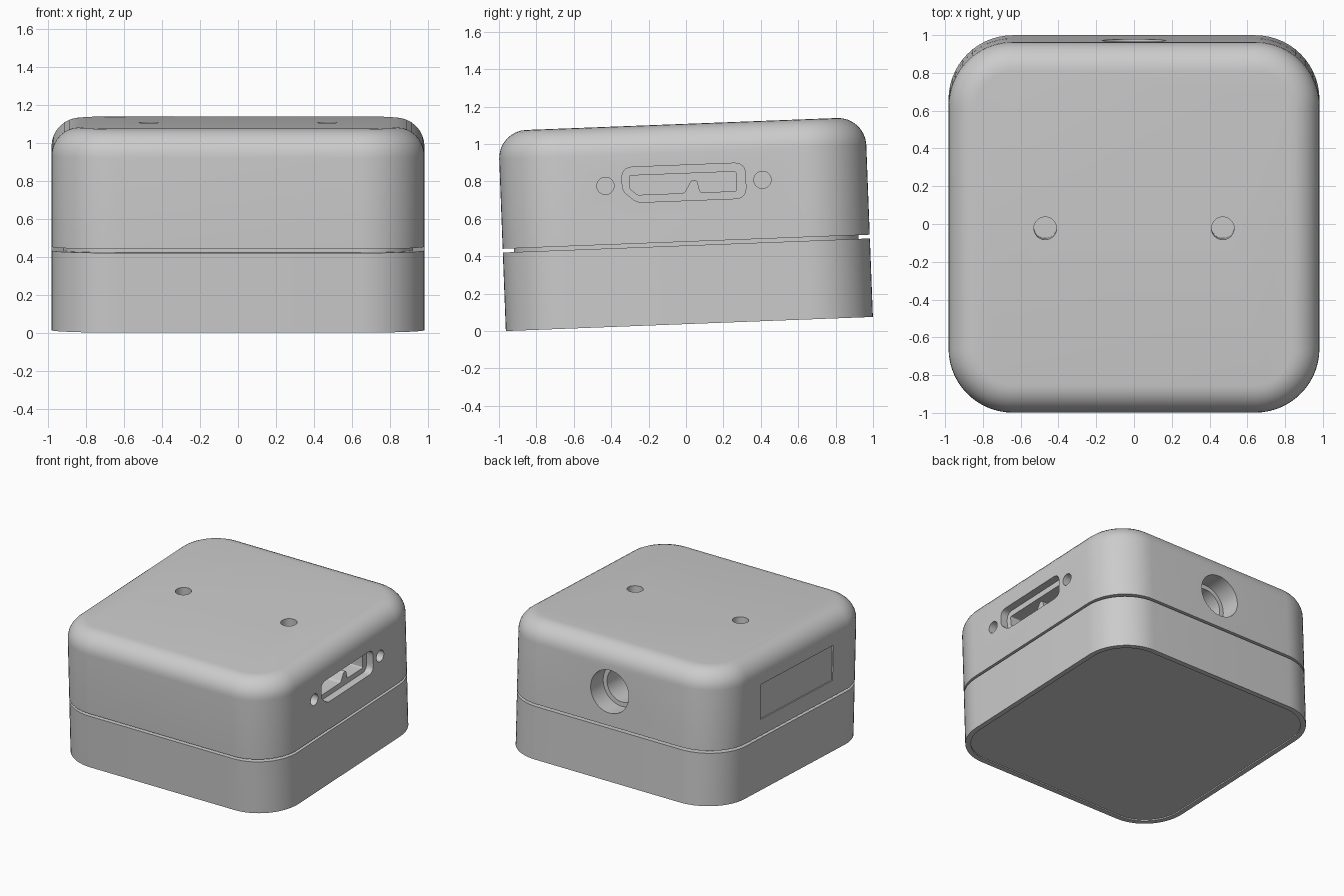
import bpy, bmesh
from math import sin, cos, pi, radians
from mathutils import Matrix, Vector

cube = bpy.data.objects.get("Cube")
if cube:
    bpy.data.objects.remove(cube, do_unlink=True)

HALF, CORNER = 0.982, 0.34
SEAM_LOW, SEAM_HIGH, TOP, FILLET = 0.42, 0.44, 1.07, 0.15
TILT = Matrix.Translation((0, 0.018, 0.038)) @ Matrix.Rotation(radians(2.2), 4, 'X')

grey = bpy.data.materials.new("plastic grey")
grey.use_nodes = True
COLOUR = (0.6, 0.6, 0.6, 1)
grey.diffuse_color = COLOUR
grey.node_tree.nodes["Principled BSDF"].inputs["Base Color"].default_value = COLOUR


def make_object(name, bm):
    """Turn a closed bmesh into an object with outward normals."""
    bm.normal_update()
    bmesh.ops.recalc_face_normals(bm, faces=bm.faces[:])
    if bm.calc_volume(signed=True) < 0:
        bmesh.ops.reverse_faces(bm, faces=bm.faces[:])
    mesh = bpy.data.meshes.new(name)
    bm.to_mesh(mesh)
    bm.free()
    mesh.materials.append(grey)
    obj = bpy.data.objects.new(name, mesh)
    bpy.context.collection.objects.link(obj)
    return obj


def rounded_square(inset, steps=14):
    """Outline of the body, moved inwards by inset."""
    centre, radius = HALF - CORNER, CORNER - inset
    return [(sx * centre + radius * cos(start + pi / 2 * i / steps),
             sy * centre + radius * sin(start + pi / 2 * i / steps))
            for sx, sy, start in ((1, 1, 0), (-1, 1, pi / 2), (-1, -1, pi), (1, -1, 1.5 * pi))
            for i in range(steps + 1)]


def loft(rings):
    """Closed solid through rings of 3D points."""
    bm = bmesh.new()
    rings = [[bm.verts.new(co) for co in ring] for ring in rings]
    n = len(rings[0])
    for a, b in zip(rings, rings[1:]):
        for i in range(n):
            j = (i + 1) % n
            bm.faces.new((a[i], a[j], b[j], b[i]))
    bm.faces.new(rings[0][::-1])
    bm.faces.new(rings[-1])
    return bm


def stack(name, sections):
    """Body part lofted through (inset, height) sections."""
    return make_object(name, loft([[(x, y, z) for x, y in rounded_square(inset)]
                                   for inset, z in sections]))


def circle(u, v, radius, steps=40):
    return [(u + radius * cos(2 * pi * i / steps), v + radius * sin(2 * pi * i / steps))
            for i in range(steps)]


def soften(corners, steps=6):
    """Round each (u, v, size) corner of a polygon."""
    points = []
    for i, (u, v, size) in enumerate(corners):
        p = Vector((u, v))
        before = Vector(corners[i - 1][:2])
        after = Vector(corners[(i + 1) % len(corners)][:2])
        a = p + (before - p).normalized() * size
        b = p + (after - p).normalized() * size
        for k in range(steps + 1):
            t = k / steps
            q = a * (1 - t) ** 2 + p * 2 * t * (1 - t) + b * t ** 2
            points.append((q.x, q.y))
    return points


def cut(target, points, axis, start, end):
    """Cut a prism with the given outline out of the target along an axis."""
    rings = []
    for w in (start, end):
        ring = [[u, v] for u, v in points]
        for co in ring:
            co.insert(axis, w)
        rings.append(ring)
    cutter = make_object("cutter", loft(rings))
    cutter.hide_render = True
    mod = target.modifiers.new("cut", 'BOOLEAN')
    mod.operation, mod.solver, mod.object = 'DIFFERENCE', 'EXACT', cutter
    bpy.context.view_layer.objects.active = target
    bpy.ops.object.modifier_apply(modifier=mod.name)
    bpy.data.objects.remove(cutter, do_unlink=True)


# Lower tray with a shallow recess underneath
base = stack("lower_base", [(0.04, 0.01), (0.04, 0), (0, 0), (0, SEAM_LOW)])

# Core visible only inside the seam
core = stack("seam_core", [(0.06, SEAM_LOW - 0.05), (0.06, SEAM_HIGH + 0.05)])

# Upper housing with a rounded top edge
arc = [pi / 2 * i / 8 for i in range(9)]
upper = stack("upper_housing", [(0, SEAM_HIGH)] + [
    (FILLET * (1 - cos(a)), TOP - FILLET + FILLET * sin(a)) for a in arc])

# Two round holes in the top
for x in (-0.47, 0.47):
    cut(upper, circle(x, 0, 0.06), 2, TOP - 0.2, TOP + 0.1)

# Stepped round socket in the back
cut(upper, circle(0, 0.71, 0.17), 1, HALF - 0.16, HALF + 0.1)
cut(upper, circle(0, 0.71, 0.135), 1, HALF - 0.4, HALF - 0.1)

# Connector recess, its keyed opening, and the screw holes beside it
PORT = 0.755
frame = [(-0.33, 0.095, 0.06), (-0.33, -0.03, 0.03), (-0.255, -0.095, 0.03),
         (0.33, -0.095, 0.06), (0.33, 0.095, 0.06)]
slot = [(-0.29, 0.05, 0.01), (-0.29, -0.02, 0.01), (-0.25, -0.055, 0.01),
        (0.0, -0.055, 0.015), (0.04, 0.012, 0.012), (0.07, 0.012, 0.012),
        (0.085, -0.055, 0.01), (0.28, -0.055, 0.01), (0.28, 0.05, 0.01)]
for outline, start, end in ((frame, -0.06, 0.1), (slot, -0.25, -0.03)):
    points = [(u, v + PORT) for u, v in soften(outline)]
    cut(upper, points, 0, HALF + start, HALF + end)
for y in (-0.42, 0.42):
    cut(upper, circle(y, PORT, 0.046, 28), 0, HALF - 0.15, HALF + 0.1)

# Shallow label panel on the plain side
panel = [(-0.46, 0.57), (0.46, 0.57), (0.46, 0.85), (-0.46, 0.85)]
cut(upper, panel, 0, -HALF - 0.1, -HALF + 0.01)

# Smooth the curved faces and lean the whole body forward
for obj in (base, core, upper):
    bpy.ops.object.select_all(action='DESELECT')
    obj.select_set(True)
    bpy.context.view_layer.objects.active = obj
    bpy.ops.object.shade_smooth_by_angle(angle=radians(30))
    obj.matrix_world = TILT
